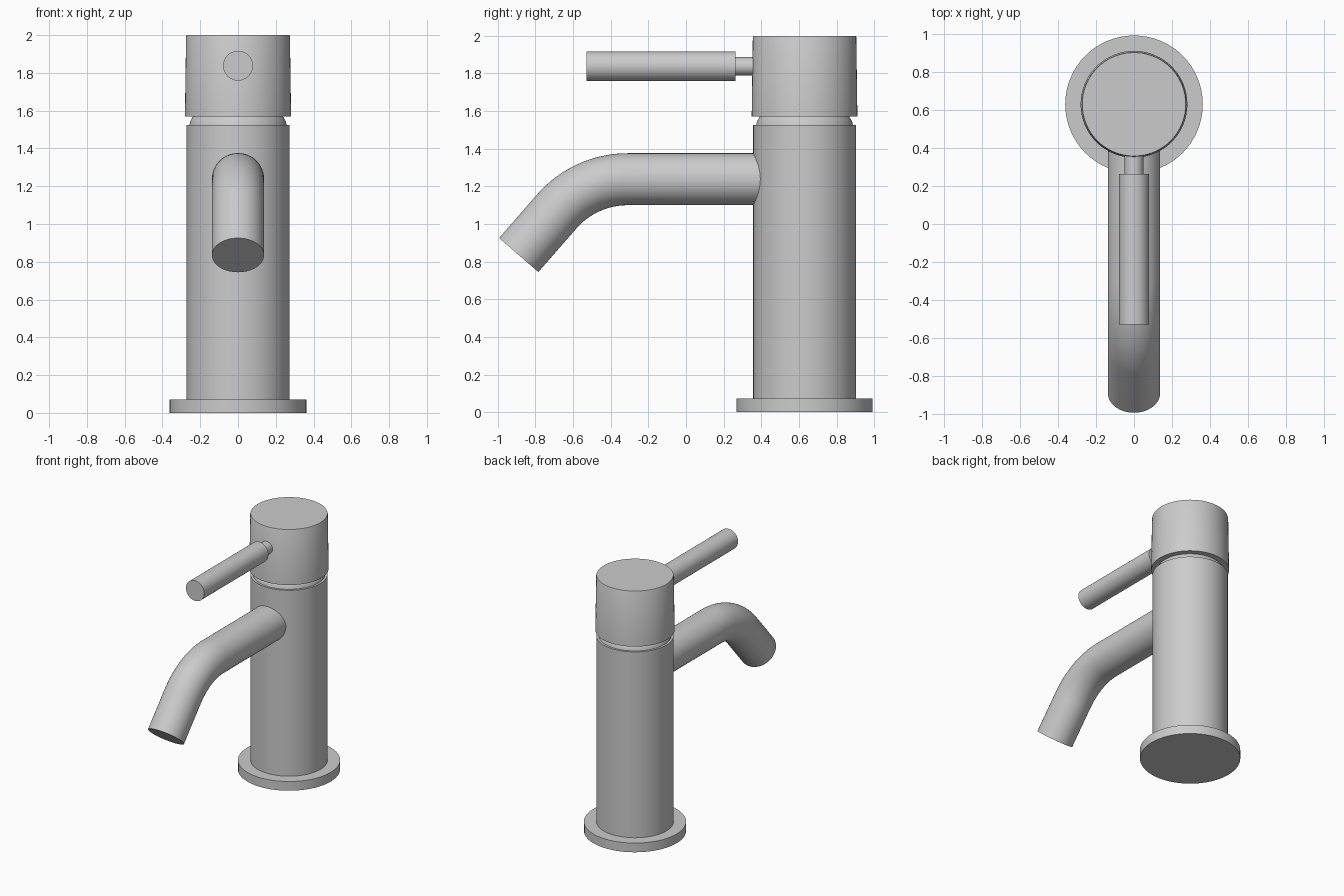
import bpy, bmesh, math
from mathutils import Vector

if "Cube" in bpy.data.objects:
    bpy.data.objects.remove(bpy.data.objects["Cube"])

CY = 0.63   # y of the vertical axis
SEG = 64


def finish(name, bm, loc=(0, 0, 0)):
    bmesh.ops.recalc_face_normals(bm, faces=bm.faces)
    mesh = bpy.data.meshes.new(name)
    bm.to_mesh(mesh)
    bm.free()
    ob = bpy.data.objects.new(name, mesh)
    ob.location = loc
    bpy.context.collection.objects.link(ob)
    bpy.ops.object.select_all(action='DESELECT')
    ob.select_set(True)
    bpy.context.view_layer.objects.active = ob
    bpy.ops.object.shade_smooth_by_angle(angle=math.radians(30))
    return ob


def skin(bm, rings):
    """Join rings of points into a capped tube."""
    rings = [[bm.verts.new(p) for p in ring] for ring in rings]
    for a, b in zip(rings, rings[1:]):
        for i in range(len(a)):
            j = (i + 1) % len(a)
            bm.faces.new((a[i], a[j], b[j], b[i]))
    bm.faces.new(rings[0])
    bm.faces.new(rings[-1])


def lathe(name, profile):
    """Capped solid of revolution about the vertical axis from (radius, z)."""
    bm = bmesh.new()
    angles = [2 * math.pi * i / SEG for i in range(SEG)]
    skin(bm, [[(r * math.cos(a), r * math.sin(a), z) for a in angles]
              for r, z in profile])
    return finish(name, bm, (0, CY, 0))


def tube(name, stations):
    """Tube in the x = 0 plane from (y, z, downward tilt, radius)."""
    bm = bmesh.new()
    rings = []
    for y, z, tilt, r in stations:
        up = Vector((0, -math.sin(tilt), math.cos(tilt)))
        rings.append([Vector((r * math.cos(a), y, z)) + up * r * math.sin(a)
                      for a in (2 * math.pi * i / SEG for i in range(SEG))])
    skin(bm, rings)
    return finish(name, bm)


# Upright parts
lathe("base_flange", [(0.362, 0), (0.362, 0.072)])
lathe("body", [(0.273, 0.072), (0.273, 1.525)])
lathe("neck", [(0.257, 1.525), (0.254, 1.54), (0.247, 1.555), (0.237, 1.572)])
lathe("cap", [(0.281, 1.57), (0.275, 1.993), (0.272, 2.0)])

# Spout: straight run, bend, then a straight outlet
z0, y0, bend, turn, r = 1.238, -0.31, 0.5, math.radians(49), 0.138
path = [(CY - 0.1, z0, 0, r)]
for i in range(17):
    t = turn * i / 16
    path.append((y0 - bend * math.sin(t), z0 - bend * (1 - math.cos(t)), t, r))
path.append((-0.889, 0.835, turn, r))
tube("spout", path)

# Lever handle and its thin stem
tube("handle_stem", [(CY - 0.2, 1.838, 0, 0.049), (0.25, 1.838, 0, 0.049)])
tube("handle", [(0.263, 1.838, 0, 0.079), (-0.53, 1.838, 0, 0.079)])
